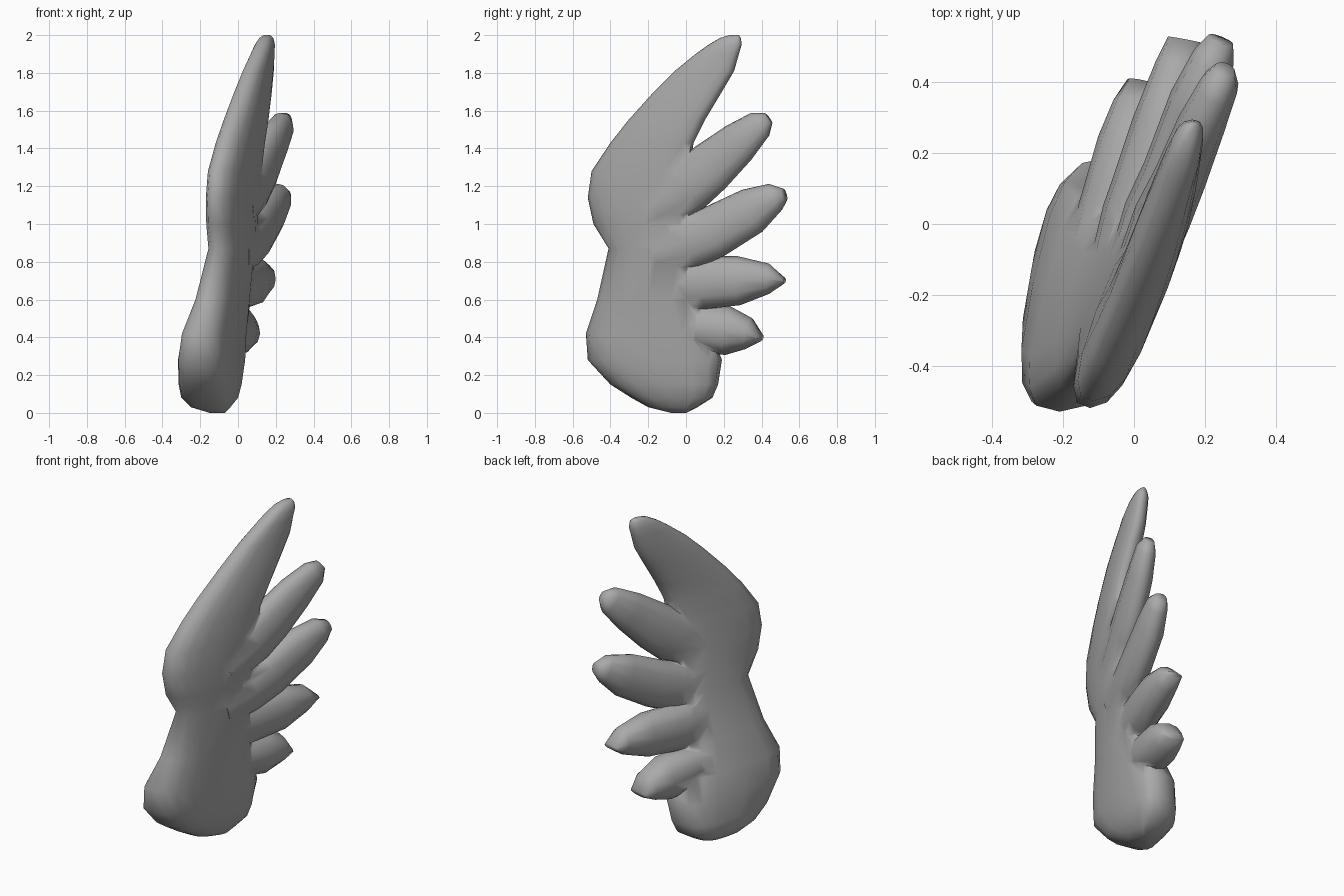
import bpy, bmesh, math
from mathutils import Vector

grey = bpy.data.materials.new("plain grey")
grey.diffuse_color = (0.4, 0.4, 0.4, 1)


def loft(name, rings):
    """Skin a closed solid over a list of equal-sized rings."""
    bm = bmesh.new()
    loops = [[bm.verts.new(p) for p in ring] for ring in rings]
    n = len(loops[0])
    for a, b in zip(loops, loops[1:]):
        for i in range(n):
            j = (i + 1) % n
            bm.faces.new((a[i], a[j], b[j], b[i]))
    bm.faces.new(loops[0][::-1])
    bm.faces.new(loops[-1])
    bmesh.ops.recalc_face_normals(bm, faces=bm.faces)
    mesh = bpy.data.meshes.new(name)
    bm.to_mesh(mesh)
    bm.free()
    mesh.materials.append(grey)
    obj = bpy.data.objects.new(name, mesh)
    bpy.context.collection.objects.link(obj)
    return obj


def oval(centre, wide, thick, n, power):
    """Ring around a centre, spanned by two half axes; power below 1 makes it boxier."""
    ring = []
    for i in range(n):
        c, s = math.cos(2 * math.pi * i / n), math.sin(2 * math.pi * i / n)
        ring.append(centre + wide * math.copysign(abs(c) ** power, c)
                    + thick * math.copysign(abs(s) ** power, s))
    return ring


# Wing body and top feather: z, front y, back y, front x, back x, half thickness
body_rows = [
    (0.00, -0.08, 0.00, -0.13, -0.09, 0.03),
    (0.03, -0.20, 0.06, -0.18, -0.11, 0.09),
    (0.08, -0.29, 0.14, -0.20, -0.10, 0.13),
    (0.15, -0.40, 0.17, -0.21, -0.085, 0.14),
    (0.28, -0.52, 0.19, -0.215, -0.065, 0.145),
    (0.42, -0.53, 0.14, -0.21, -0.04, 0.13),
    (0.60, -0.47, 0.06, -0.16, 0.00, 0.11),
    (0.87, -0.41, 0.04, -0.105, 0.04, 0.09),
    (1.00, -0.49, 0.03, -0.12, 0.055, 0.09),
    (1.14, -0.52, 0.02, -0.125, 0.07, 0.09),
    (1.28, -0.50, 0.02, -0.115, 0.08, 0.088),
    (1.43, -0.40, 0.04, -0.075, 0.10, 0.083),
    (1.55, -0.305, 0.10, -0.035, 0.12, 0.078),
    (1.70, -0.17, 0.19, 0.02, 0.14, 0.07),
    (1.81, -0.06, 0.255, 0.06, 0.155, 0.06),
    (1.90, 0.05, 0.28, 0.10, 0.16, 0.052),
    (1.95, 0.12, 0.295, 0.12, 0.165, 0.045),
    (1.985, 0.18, 0.29, 0.135, 0.165, 0.032),
    (2.00, 0.23, 0.28, 0.145, 0.16, 0.015),
]
rings = []
for z, y0, y1, x0, x1, t in body_rows:
    front, back = Vector((x0, y0, z)), Vector((x1, y1, z))
    power = 0.65 if z < 0.5 else 0.78
    rings.append(oval((front + back) / 2, (back - front) / 2, Vector((t, 0, 0)), 16, power))
wing = loft("wing", rings)

# Trailing feathers: x, y, z, half width, half thickness from root to tip
feathers = {
    "upper_feather": [(0.01, -0.16, 1.09, 0.12, 0.075), (0.08, 0.02, 1.21, 0.15, 0.082),
                      (0.13, 0.13, 1.30, 0.14, 0.075), (0.19, 0.28, 1.43, 0.115, 0.068),
                      (0.24, 0.39, 1.525, 0.08, 0.055), (0.255, 0.435, 1.56, 0.035, 0.03)],
    "middle_feather": [(-0.01, -0.16, 0.85, 0.12, 0.075), (0.055, 0.03, 0.91, 0.145, 0.085),
                       (0.105, 0.15, 0.96, 0.14, 0.08), (0.175, 0.35, 1.07, 0.125, 0.075),
                       (0.225, 0.47, 1.14, 0.08, 0.06), (0.245, 0.52, 1.155, 0.035, 0.038)],
    "lower_feather": [(-0.05, -0.16, 0.685, 0.13, 0.085), (0.00, 0.03, 0.685, 0.14, 0.09),
                      (0.025, 0.10, 0.69, 0.14, 0.09), (0.085, 0.28, 0.70, 0.13, 0.09),
                      (0.13, 0.44, 0.71, 0.08, 0.072), (0.145, 0.52, 0.70, 0.015, 0.05)],
    "bottom_feather": [(-0.11, -0.16, 0.47, 0.10, 0.09), (-0.055, 0.03, 0.455, 0.115, 0.105),
                       (-0.04, 0.08, 0.45, 0.12, 0.105), (0.00, 0.22, 0.435, 0.13, 0.105),
                       (0.03, 0.33, 0.42, 0.085, 0.09), (0.045, 0.395, 0.395, 0.02, 0.065)],
}
for name, rows in feathers.items():
    pts = [Vector(r[:3]) for r in rows]
    rings = []
    for i, row in enumerate(rows):
        along = pts[min(i + 1, len(pts) - 1)] - pts[max(i - 1, 0)]
        side = Vector((along.y, -along.x, 0)).normalized()
        up = side.cross(along).normalized()
        rings.append(oval(pts[i], up * row[3], side * row[4], 12, 0.9))
    feather = loft(name, rings)
    feather.hide_render = True
    # Weld the feather into the wing
    union = wing.modifiers.new(name, 'BOOLEAN')
    union.operation = 'UNION'
    union.solver = 'EXACT'
    union.object = feather

# Bake the welded wing, drop the helpers and shade smooth
bpy.context.view_layer.objects.active = wing
wing.select_set(True)
for name in feathers:
    bpy.ops.object.modifier_apply(modifier=name)
    bpy.data.objects.remove(bpy.data.objects[name])
bpy.ops.object.shade_smooth_by_angle(angle=math.radians(80))
